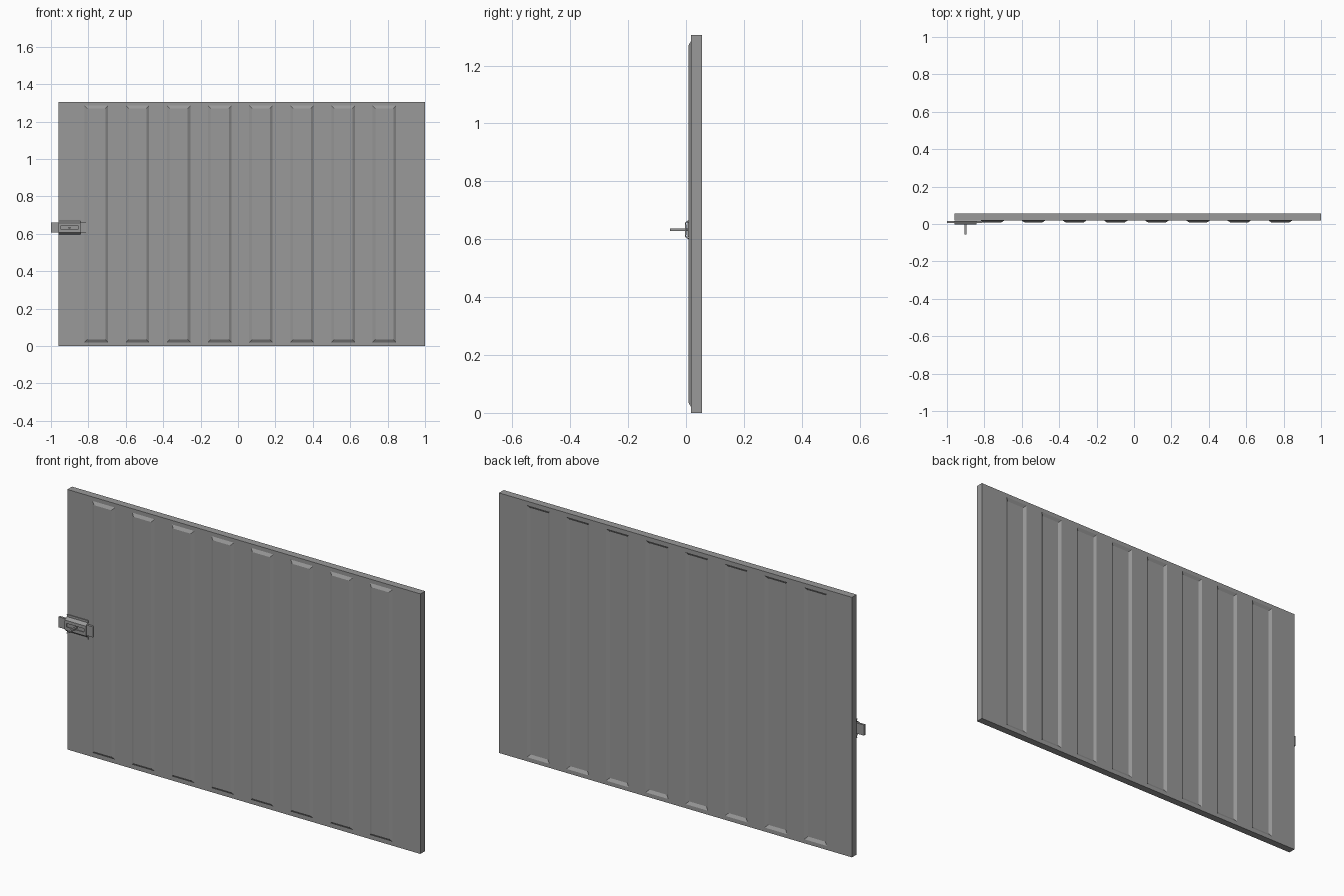
import bpy
import bmesh
from mathutils import Vector

if "Cube" in bpy.data.objects:
    bpy.data.objects.remove(bpy.data.objects["Cube"])

GREY = (0.32, 0.32, 0.32, 1.0)
steel = bpy.data.materials.new("grey_steel")
steel.use_nodes = True
steel.diffuse_color = GREY
steel.node_tree.nodes["Principled BSDF"].inputs["Base Color"].default_value = GREY


def finish(name, bm):
    bmesh.ops.recalc_face_normals(bm, faces=bm.faces)
    mesh = bpy.data.meshes.new(name)
    bm.to_mesh(mesh)
    bm.free()
    obj = bpy.data.objects.new(name, mesh)
    mesh.materials.append(steel)
    bpy.context.collection.objects.link(obj)
    return obj


def box_mesh(low, high):
    low, high = Vector(low), Vector(high)
    bm = bmesh.new()
    bmesh.ops.create_cube(bm, size=1)
    for v in bm.verts:
        v.co = (low + high) / 2 + v.co * (high - low)
    return bm


def cut(bm, point, normal):
    bmesh.ops.bisect_plane(bm, geom=bm.verts[:] + bm.edges[:] + bm.faces[:],
                           plane_co=point, plane_no=normal)


# Panel: pressed ribs stand out at the front and are hollow at the back
HEIGHT, MARGIN, PRESS = 1.305, 0.02, 0.009
ribs = [(-0.82 + 0.22 * i, -0.695 + 0.22 * i) for i in range(8)]
bm = box_mesh((-0.96, 0.018, 0), (1, 0.055, HEIGHT))
for pair in ribs:
    for x in pair:
        cut(bm, (x, 0, 0), (1, 0, 0))
for z in (MARGIN, HEIGHT - MARGIN):
    cut(bm, (0, 0, z), (0, 0, 1))


def on_rib(face):
    c = face.calc_center_median()
    return (abs(face.normal.y) > 0.9 and MARGIN < c.z < HEIGHT - MARGIN
            and any(a < c.x < b for a, b in ribs))


bm.normal_update()
rib_faces = [f for f in bm.faces if on_rib(f)]
bmesh.ops.inset_individual(bm, faces=rib_faces, thickness=0.02)
for f in rib_faces:
    for v in f.verts:
        v.co.y -= PRESS
finish("door_panel", bm)

# Latch bracket: folded hat section with a slot for the handle
profile = [(0.015, 0.68), (0.015, 0.668), (-0.001, 0.657), (-0.001, 0.643),
           (-0.001, 0.625), (-0.001, 0.609), (0.015, 0.597), (0.015, 0.585)]
columns = (-0.96, -0.95, -0.853, -0.843)
bm = bmesh.new()
rows = [[bm.verts.new((x, y, z)) for x in columns] for y, z in profile]
for r in range(len(rows) - 1):
    for c in range(len(columns) - 1):
        if (r, c) != (3, 1):
            bm.faces.new((rows[r][c], rows[r][c + 1],
                          rows[r + 1][c + 1], rows[r + 1][c]))
bracket = finish("latch_bracket", bm)
sheet = bracket.modifiers.new("sheet", "SOLIDIFY")
sheet.thickness = 0.004
sheet.offset = 0

# Sliding bolt and the handle that moves it
finish("latch_bolt", box_mesh((-1, 0.006, 0.607), (-0.81, 0.017, 0.66)))
finish("latch_handle", box_mesh((-0.905, -0.055, 0.629), (-0.896, 0.008, 0.637)))
